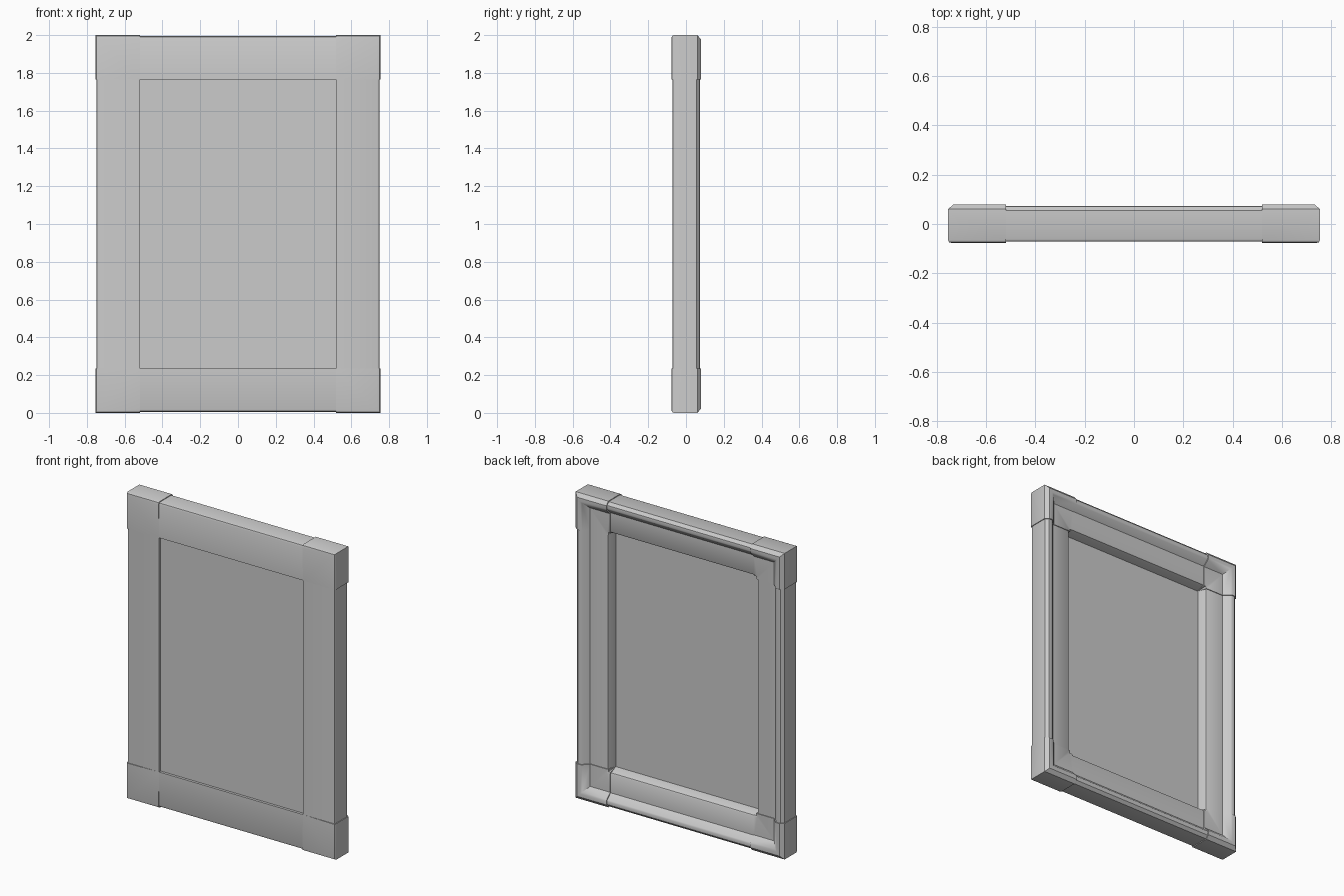
import bpy, bmesh, math

cube = bpy.data.objects.get("Cube")
if cube:
    bpy.data.objects.remove(cube)

# One plain grey for the whole frame
grey = bpy.data.materials.new("plain_grey")
grey.use_nodes = True
COLOUR = (0.6, 0.6, 0.6, 1)
grey.diffuse_color = COLOUR
grey.node_tree.nodes["Principled BSDF"].inputs["Base Color"].default_value = COLOUR

IN = 0.52      # half width of the opening
EXTRA = 0.245  # extra half height compared with half width

# Cross-sections: (distance out from the centre, depth y)
RAIL = [(IN, -.072), (.735, -.072), (.746, -.068), (.75, -.058), (.75, .055),
        (.732, .072), (.712, .074), (.703, .07), (.67, .035),
        (.548, .035), (.541, .031), (IN, -.02)]
CORNER = [(IN, -.072), (.735, -.078), (.75, -.074), (.755, -.064), (.755, .06),
          (.732, .08), (.71, .08), (.699, .075), (.665, .04),
          (.543, .04), (.536, .036), (IN, -.02)]


def make(name, bm):
    bmesh.ops.remove_doubles(bm, verts=bm.verts, dist=1e-5)
    bmesh.ops.recalc_face_normals(bm, faces=bm.faces)
    mesh = bpy.data.meshes.new(name)
    bm.to_mesh(mesh)
    bm.free()
    mesh.materials.append(grey)
    obj = bpy.data.objects.new(name, mesh)
    bpy.context.collection.objects.link(obj)
    bpy.context.view_layer.objects.active = obj
    obj.select_set(True)
    bpy.ops.object.shade_smooth_by_angle(angle=math.radians(35))
    obj.select_set(False)
    return obj


def loft(name, sections):
    """Join matching cross-sections into a closed solid."""
    bm = bmesh.new()
    loops = [[bm.verts.new(p) for p in s] for s in sections]
    n = len(loops[0])
    for a, b in zip(loops, loops[1:]):
        for i in range(n):
            j = (i + 1) % n
            bm.faces.new((a[i], a[j], b[j], b[i]))
    bm.faces.new(loops[0])
    bm.faces.new(loops[-1][::-1])
    return make(name, bm)


# Straight rails, their ends tucked into the corner caps
for side, s in (("left", 1), ("right", -1)):
    e = IN + EXTRA + .02
    loft(side + "_rail", [[(s * a, y, 1 + z) for a, y in RAIL] for z in (-e, e)])
for side, s in (("top", 1), ("bottom", -1)):
    e = IN + .02
    loft(side + "_rail", [[(x, y, 1 + s * (a + EXTRA)) for a, y in RAIL] for x in (-e, e)])

# Mitred corner caps, slightly larger than the rails
for vert, sz in (("top", 1), ("bottom", -1)):
    for side, sx in (("left", 1), ("right", -1)):
        def at(x, y, z):
            return (sx * x, y, 1 + sz * (z + EXTRA))
        loft(f"{vert}_{side}_corner", [
            [at(IN, y, a) for a, y in CORNER],
            [at(a, y, a) for a, y in CORNER],
            [at(a, y, IN) for a, y in CORNER]])

# Flat centre panel, set just behind the front face
bm = bmesh.new()
bmesh.ops.create_cube(bm, size=1)
for v in bm.verts:
    v.co.x *= 2 * IN + .01
    v.co.y = -.055 if v.co.y < 0 else -.02
    v.co.z = 1 + v.co.z * (2 * (IN + EXTRA) + .01)
make("centre_panel", bm)
